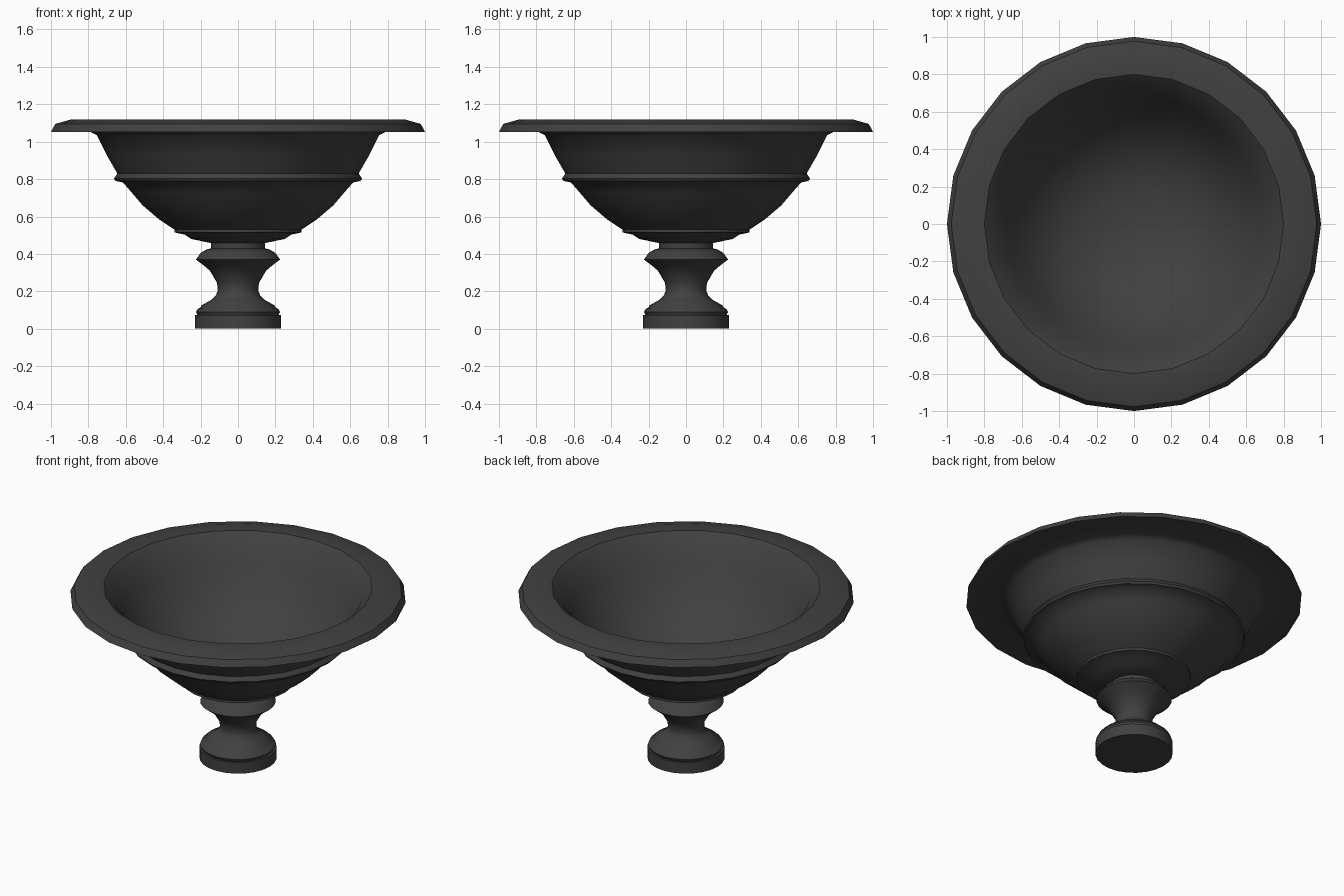
import bpy
import bmesh
from math import radians, tau
from mathutils import Vector

SIDES = 24

cube = bpy.data.objects.get("Cube")
if cube:
    bpy.data.objects.remove(cube)

stone = bpy.data.materials.new("dark_stone")
stone.use_nodes = True
colour = (0.052, 0.052, 0.052, 1)
stone.diffuse_color = colour
bsdf = stone.node_tree.nodes["Principled BSDF"]
bsdf.inputs["Base Color"].default_value = colour
bsdf.inputs["Roughness"].default_value = 0.8


def lathe(name, profile, angle=40):
    """Turn a (radius, height) profile around the z axis."""
    bm = bmesh.new()
    verts = [bm.verts.new((r, 0, z)) for r, z in profile]
    edges = [bm.edges.new(pair) for pair in zip(verts, verts[1:])]
    bmesh.ops.spin(bm, geom=verts + edges, cent=Vector(), axis=(0, 0, 1),
                   angle=tau, steps=SIDES, use_merge=False)
    bmesh.ops.remove_doubles(bm, verts=bm.verts, dist=0.0005)
    bmesh.ops.recalc_face_normals(bm, faces=bm.faces)
    mesh = bpy.data.meshes.new(name)
    bm.to_mesh(mesh)
    bm.free()
    mesh.materials.append(stone)
    obj = bpy.data.objects.new(name, mesh)
    bpy.context.collection.objects.link(obj)
    bpy.ops.object.select_all(action="DESELECT")
    obj.select_set(True)
    bpy.context.view_layer.objects.active = obj
    bpy.ops.object.shade_smooth_by_angle(angle=radians(angle))
    return obj


# Round plinth under the stem
lathe("plinth", [(0, 0), (0.23, 0), (0.23, 0.073), (0, 0.073)])

# Baluster stem: foot ring, waist, knop and collar
lathe("stem", [
    (0, 0.07), (0.215, 0.07), (0.225, 0.09), (0.215, 0.107), (0.2, 0.113),
    (0.195, 0.125), (0.145, 0.153), (0.118, 0.18), (0.108, 0.205),
    (0.112, 0.245), (0.15, 0.31), (0.185, 0.34), (0.225, 0.37),
    (0.2, 0.405), (0.17, 0.423), (0.145, 0.43), (0.145, 0.47), (0, 0.47),
], 50)

# Bowl: outer wall with two raised bands, rolled rim, hollow inside
lathe("bowl", [
    (0, 0.456), (0.145, 0.458), (0.25, 0.48), (0.285, 0.503),
    (0.34, 0.515), (0.34, 0.53), (0.42, 0.583), (0.51, 0.66),
    (0.57, 0.73), (0.615, 0.782), (0.655, 0.79), (0.663, 0.803),
    (0.645, 0.83), (0.7, 0.925), (0.755, 1.035), (0.79, 1.053),
    (1, 1.053), (0.977, 1.095), (0.89, 1.12), (0.8, 1.118),
    (0.74, 1.06), (0.68, 0.95), (0.6, 0.82), (0.5, 0.7),
    (0.36, 0.6), (0.2, 0.545), (0, 0.53),
])
